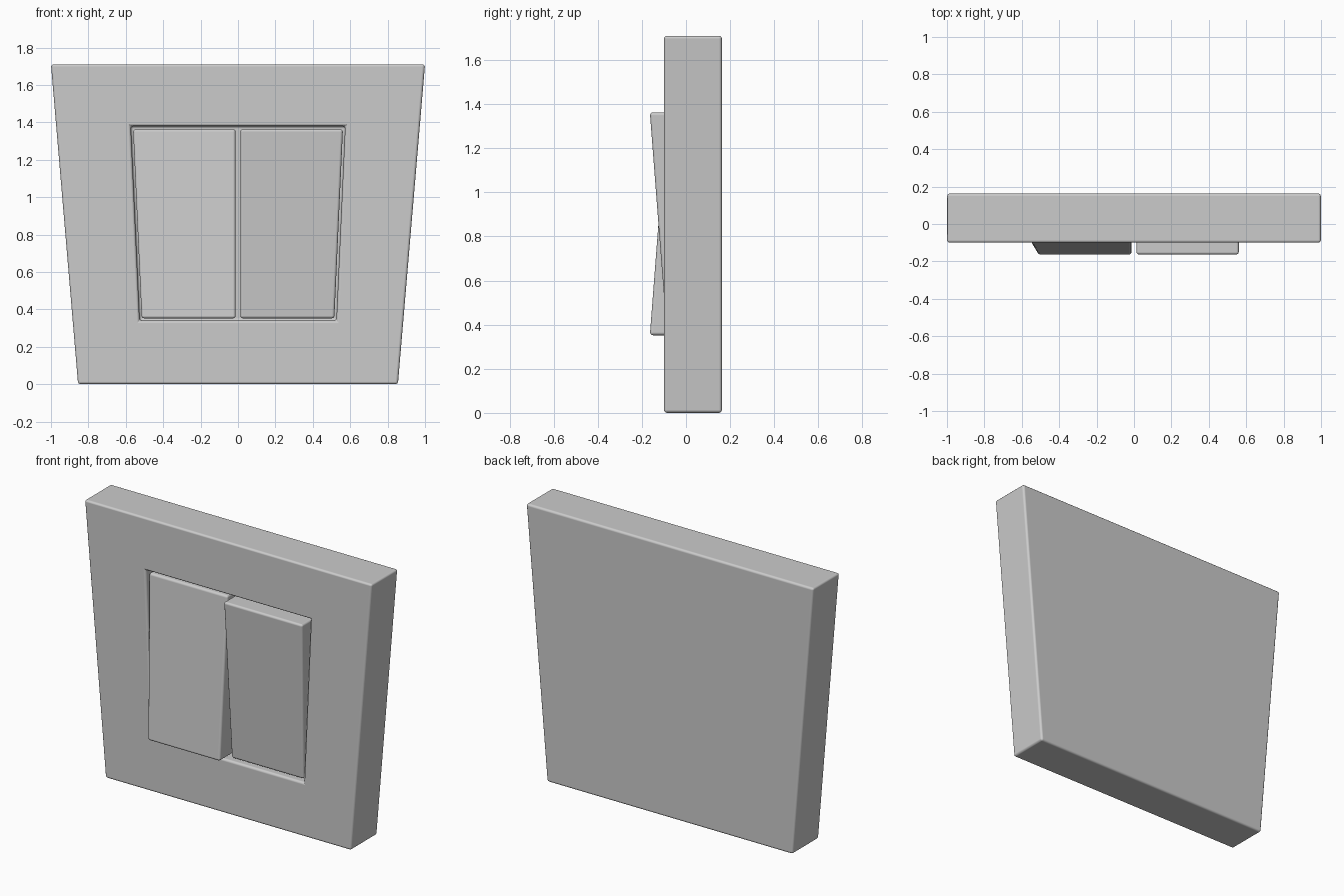
import bpy

if "Cube" in bpy.data.objects:
    bpy.data.objects.remove(bpy.data.objects["Cube"])


def trapezoid(y, z0, z1, left, right):
    # left/right = (x at bottom, x at top), corners counter-clockwise from the front
    return [(left[0], y, z0), (right[0], y, z0), (right[1], y, z1), (left[1], y, z1)]


def band(a, b):
    # quads joining corner loop starting at a to the loop starting at b
    return [(a + i, a + (i + 1) % 4, b + (i + 1) % 4, b + i) for i in range(4)]


def make(name, verts, faces, bevel):
    mesh = bpy.data.meshes.new(name)
    mesh.from_pydata(verts, [], faces)
    mesh.update()
    ob = bpy.data.objects.new(name, mesh)
    bpy.context.collection.objects.link(ob)
    bpy.ops.object.select_all(action='DESELECT')
    ob.select_set(True)
    bpy.context.view_layer.objects.active = ob
    bpy.ops.object.shade_smooth()
    mod = ob.modifiers.new("rounded_edges", 'BEVEL')
    mod.width = bevel
    mod.segments = 3
    mod.limit_method = 'ANGLE'
    mod.harden_normals = True
    return ob


# Wall plate: tapered slab with a recessed opening for the rockers
FRONT, BACK, FLOOR = -0.10, 0.163, 0.06
plate = (trapezoid(BACK, 0, 1.71, (-0.855, -1.0), (0.855, 1.0))
         + trapezoid(FRONT, 0, 1.71, (-0.855, -1.0), (0.855, 1.0))
         + trapezoid(FRONT, 0.34, 1.38, (-0.526, -0.573), (0.526, 0.573))
         + trapezoid(FLOOR, 0.34, 1.38, (-0.526, -0.573), (0.526, 0.573)))
make("wall_plate", plate,
     [(3, 2, 1, 0), (12, 13, 14, 15)] + band(0, 4) + band(4, 8) + band(8, 12), 0.014)


# Rockers: same tapered key, one pressed at the top and one at the bottom
def rocker(name, side, y_bottom, y_top):
    z0, z1 = 0.352, 1.363
    inner, outer = (0.013, 0.013), (0.515, 0.561)
    if side > 0:
        left, right = inner, outer
    else:
        left, right = [-x for x in outer], [-x for x in inner]
    verts = trapezoid(FLOOR, z0, z1, left, right) + [
        (x, y_bottom if z == z0 else y_top, z)
        for x, y, z in trapezoid(0, z0, z1, left, right)]
    make(name, verts, [(3, 2, 1, 0), (4, 5, 6, 7)] + band(0, 4), 0.014)


rocker("left_rocker", -1, -0.164, -0.086)
rocker("right_rocker", 1, -0.086, -0.164)
